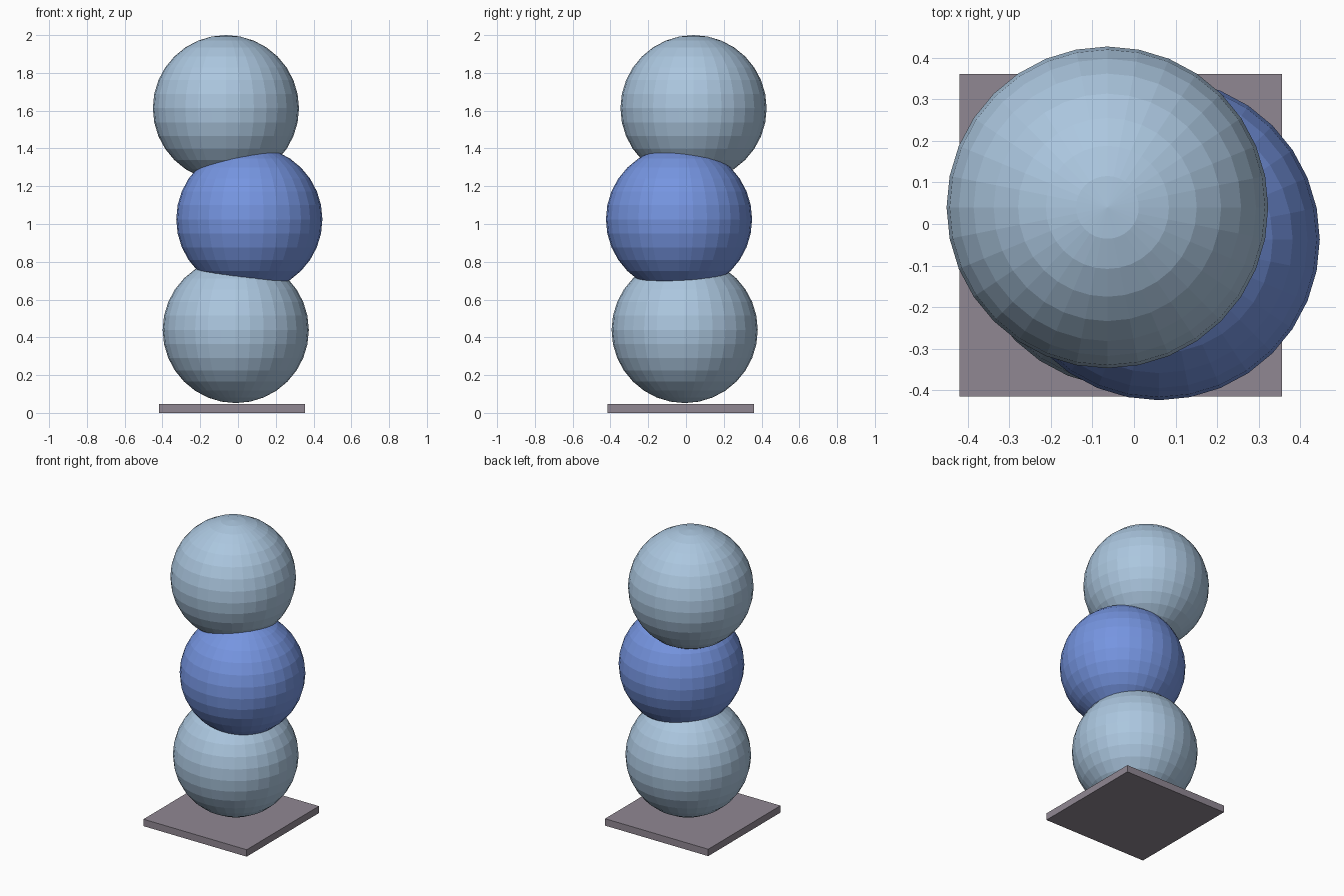
import bpy

cube = bpy.data.objects.get("Cube")
if cube:
    bpy.data.objects.remove(cube, do_unlink=True)


def make_material(name, rgb):
    mat = bpy.data.materials.new(name)
    mat.use_nodes = True
    colour = (*rgb, 1.0)
    mat.diffuse_color = colour
    mat.node_tree.nodes["Principled BSDF"].inputs["Base Color"].default_value = colour
    return mat


def finish(name, mat):
    obj = bpy.context.object
    obj.name = name
    obj.data.name = name
    obj.data.materials.append(mat)
    return obj


pale_blue = make_material("pale_blue", (0.41, 0.57, 0.74))
royal_blue = make_material("royal_blue", (0.18, 0.30, 0.75))
warm_grey = make_material("warm_grey", (0.28, 0.245, 0.29))

# Thin square plate under the stack
bpy.ops.mesh.primitive_cube_add(size=1, location=(-0.032, -0.027, 0.0235))
plate = finish("base_plate", warm_grey)
plate.scale = (0.775, 0.775, 0.047)

# Three overlapping faceted balls, each shifted off the axis
RADIUS = 0.387
balls = [
    ("bottom_ball", (-0.012, -0.007, 0.439), pale_blue),
    ("middle_ball", (0.060, -0.037, 1.025), royal_blue),
    ("top_ball", (-0.064, 0.040, 1.613), pale_blue),
]
for name, centre, mat in balls:
    bpy.ops.mesh.primitive_uv_sphere_add(
        segments=32, ring_count=16, radius=RADIUS, location=centre)
    finish(name, mat)
